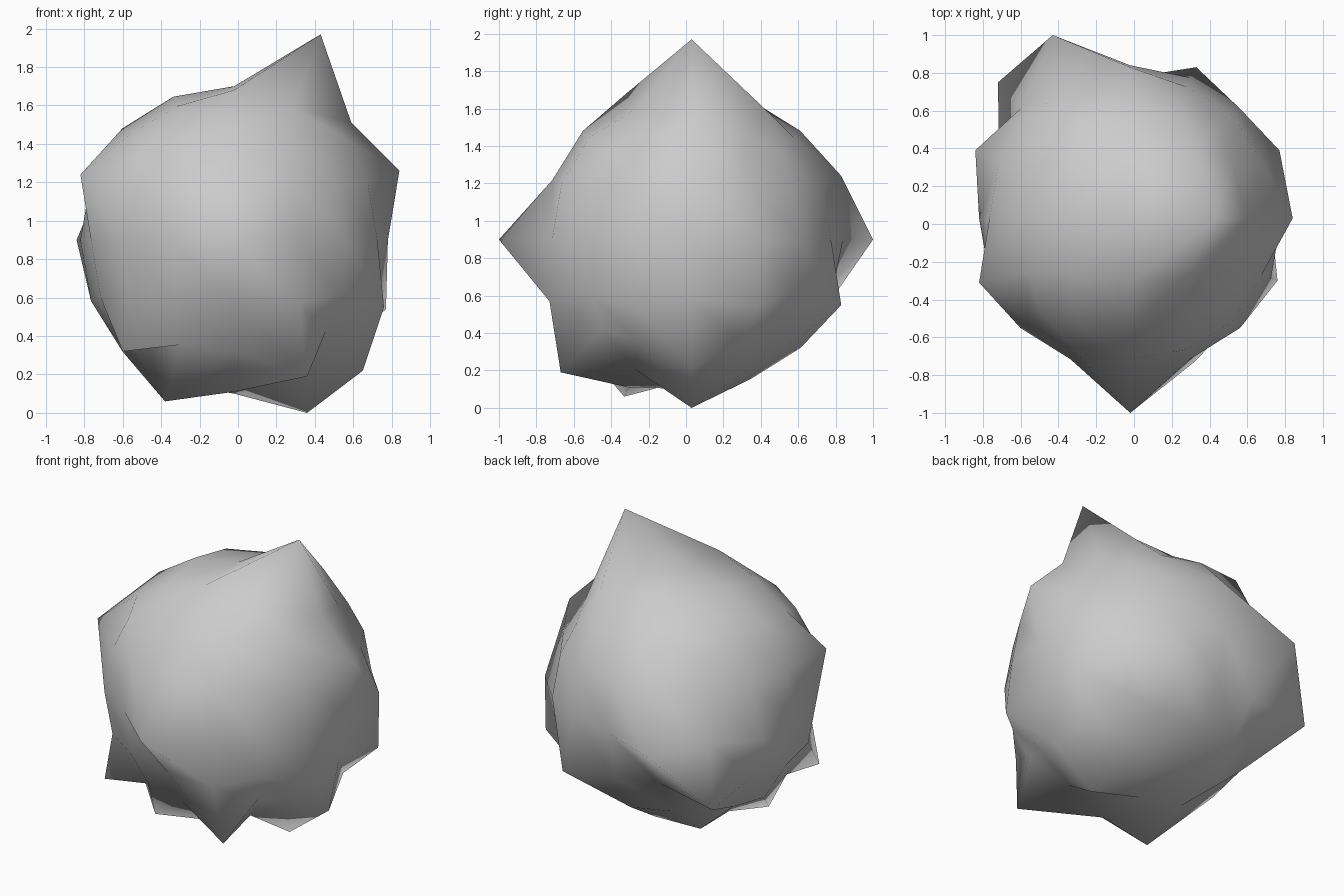
import bpy, bmesh
from mathutils import Vector

if "Cube" in bpy.data.objects:
    bpy.data.objects.remove(bpy.data.objects["Cube"])

CENTRE = Vector((-0.02, 0.03, 0.90))

# rounded ball: a cube subdivided twice into a 98-point quad sphere
bpy.ops.mesh.primitive_cube_add(size=1.906)
rock = bpy.context.object
rock.name = "rock"
mod = rock.modifiers.new("round", 'SUBSURF')
mod.levels = 2
bpy.ops.object.modifier_apply(modifier=mod.name)

# points pulled out of the ball, relative to its centre
BACK = (-0.41, 0.97, 0)
BACK_LEFT = (-0.70, 0.72, -0.36)
spikes = [
    BACK, BACK_LEFT,
    (0.45, 0, 1.07),        # top peak and its shoulders
    (0.36, 0.39, 0.70),
    (0.0, -0.35, 0.78),
    (0.61, 0, 0.61),
    (-0.28, 0.57, 0.57),
    (0.38, 0, -0.90),       # underside
    (-0.36, -0.36, -0.84),
    (0.0, -0.34, -0.79),
    (-0.34, 0.33, -0.73),
    (0.0, -1.03, 0),        # front
    (0.34, -0.76, -0.33),
    (0.0, 0.81, 0),         # back
    (0.0, 0.80, 0.34),
    (0.35, 0.80, -0.35),
    (0.86, 0, 0.36),        # right side
    (0.67, 0, -0.68),
    (0.58, 0.28, -0.56),
    (0.79, 0.36, 0),
    (0.79, 0.35, -0.36),
    (0.78, -0.33, -0.35),
    (-0.80, -0.34, 0.34),   # left side
    (-0.82, 0.36, 0),
    (-0.58, -0.58, -0.58),  # lower corners
    (0.38, -0.70, -0.71),
]

bm = bmesh.new()
bm.from_mesh(rock.data)
bm.verts.ensure_lookup_table()
base = [v.co.normalized() for v in bm.verts]


def nearest(point):
    d = Vector(point).normalized()
    return bm.verts[max(range(len(base)), key=lambda k: base[k].dot(d))]


for s in spikes:
    nearest(s).co = Vector(s)

# ridge joining the back spike to its neighbour
bmesh.ops.connect_verts(bm, verts=[nearest(BACK), nearest(BACK_LEFT)])

# stand it on the floor
for v in bm.verts:
    v.co += CENTRE
for f in bm.faces:
    f.smooth = True
bm.to_mesh(rock.data)
bm.free()
